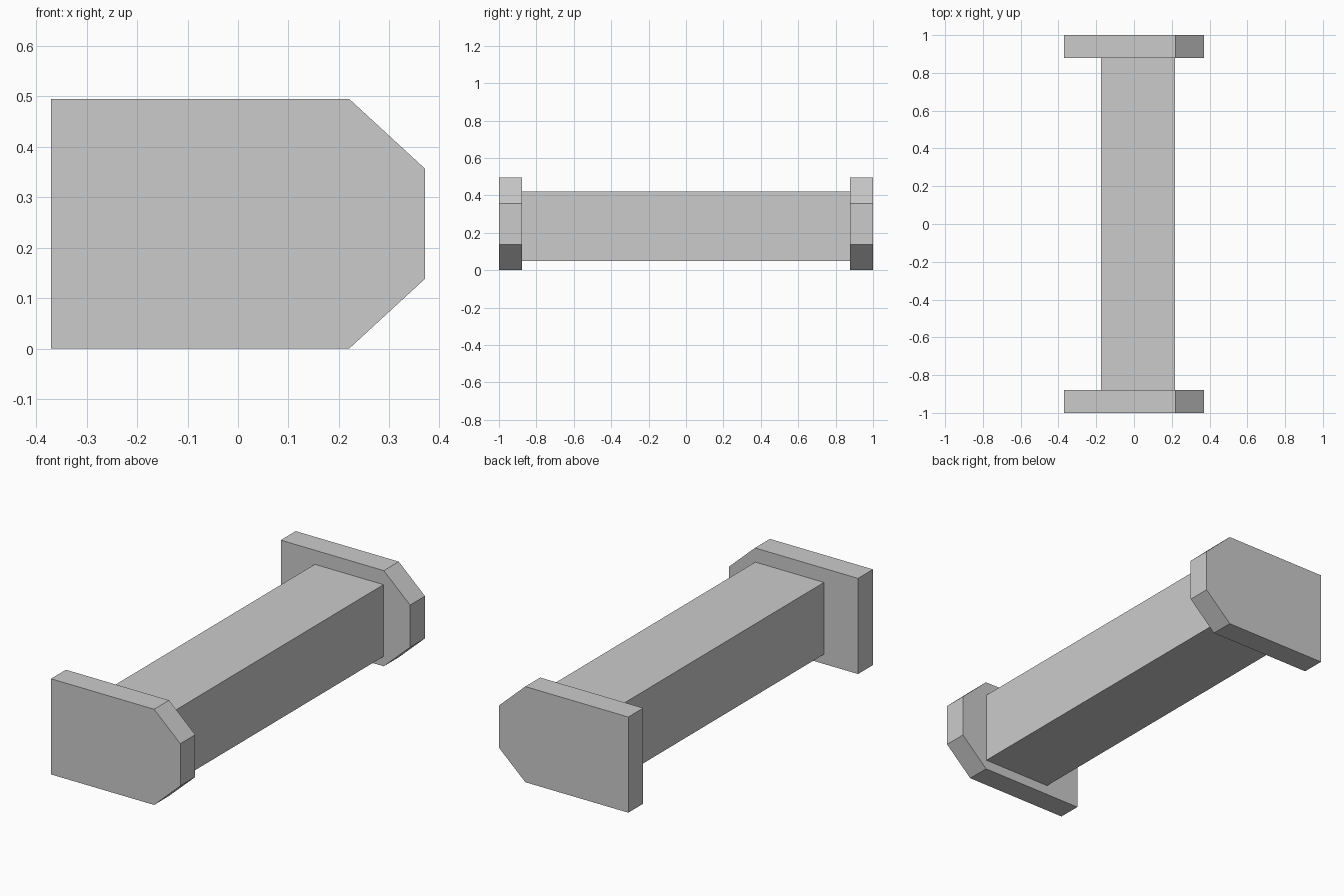
import bpy, bmesh

if "Cube" in bpy.data.objects:
    bpy.data.objects.remove(bpy.data.objects["Cube"])


def extrude_profile(name, profile, y0, y1):
    """Make a solid from an x-z profile swept from y0 to y1."""
    bm = bmesh.new()
    face = bm.faces.new([bm.verts.new((x, y0, z)) for x, z in profile])
    result = bmesh.ops.extrude_face_region(bm, geom=[face])
    verts = [v for v in result["geom"] if isinstance(v, bmesh.types.BMVert)]
    bmesh.ops.translate(bm, verts=verts, vec=(0, y1 - y0, 0))
    bmesh.ops.recalc_face_normals(bm, faces=bm.faces)
    mesh = bpy.data.meshes.new(name)
    bm.to_mesh(mesh)
    bm.free()
    obj = bpy.data.objects.new(name, mesh)
    bpy.context.collection.objects.link(obj)
    return obj


INNER = 0.878  # y where the beam meets the end plates

# End plates with two chamfered corners on the right
plate = [(-0.37, 0), (0.22, 0), (0.37, 0.138),
         (0.37, 0.357), (0.22, 0.495), (-0.37, 0.495)]
extrude_profile("front_end_plate", plate, -1, -INNER)
extrude_profile("back_end_plate", plate, INNER, 1)

# Rectangular beam between the plates
beam = [(-0.175, 0.05), (0.218, 0.05), (0.218, 0.422), (-0.175, 0.422)]
extrude_profile("beam", beam, -INNER, INNER)
